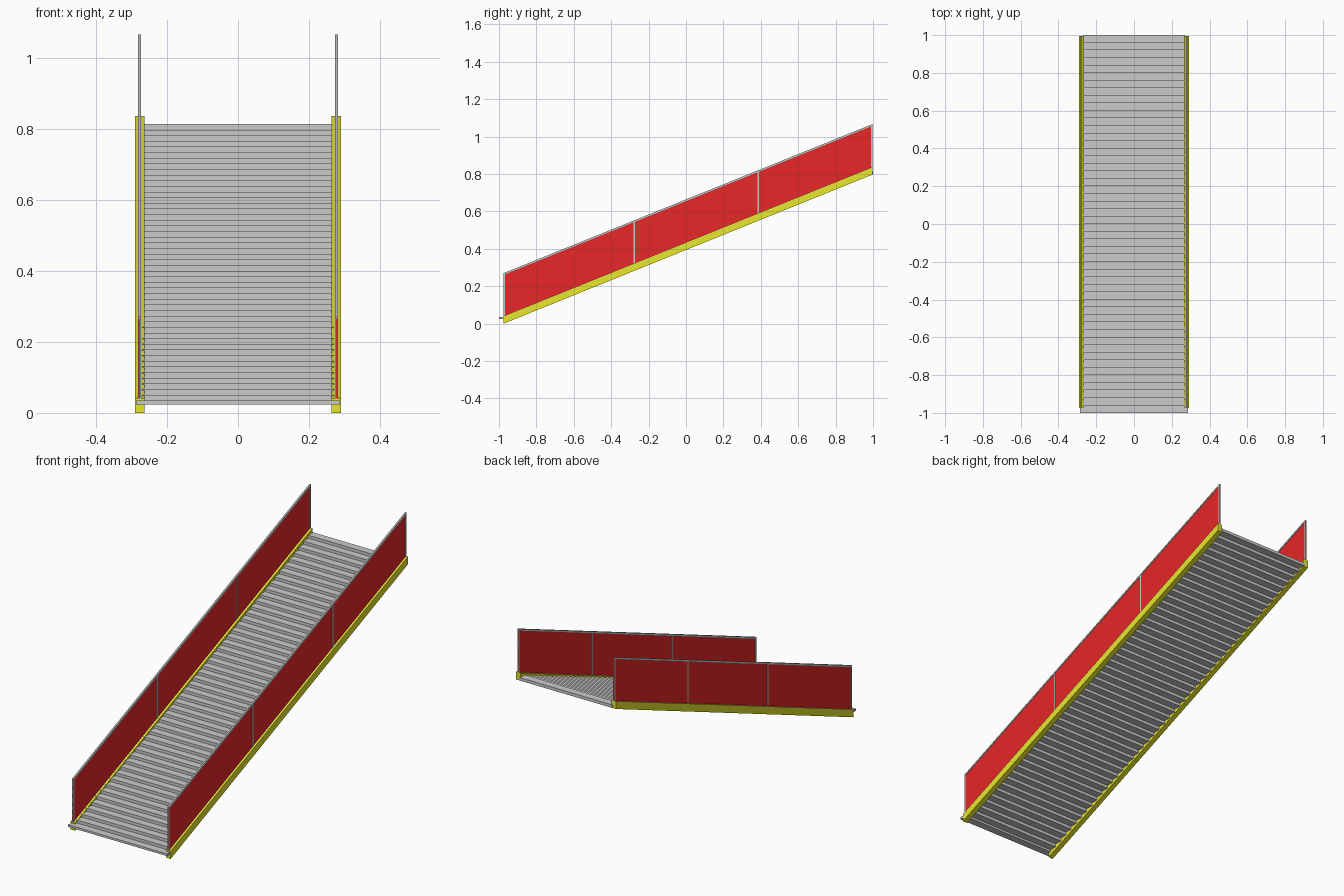
import bpy
import bmesh

if "Cube" in bpy.data.objects:
    bpy.data.objects.remove(bpy.data.objects["Cube"])

SLOPE = 0.404
Y0, Y1 = -0.975, 0.996


def material(name, color):
    m = bpy.data.materials.new(name)
    m.diffuse_color = color
    m.use_nodes = True
    m.node_tree.nodes["Principled BSDF"].inputs["Base Color"].default_value = m.diffuse_color
    return m


RED = material("red_panel", (0.8, 0.02, 0.02, 1))
YELLOW = material("yellow_paint", (0.8, 0.8, 0.03, 1))


def base(y):
    """Height of the stringer's lower edge at y."""
    return (y - Y0) * SLOPE


def sheared_box(bm, x0, x1, y0, y1, lo, hi, slope=True):
    """Box with vertical ends whose top and bottom follow the incline."""
    rings = []
    for x in (x0, x1):
        rings.append([bm.verts.new((x, y, z + (base(y) if slope else 0)))
                      for y, z in ((y0, lo), (y1, lo), (y1, hi), (y0, hi))])
    a, b = rings
    bm.faces.new(a)
    bm.faces.new(b[::-1])
    for i in range(4):
        j = (i + 1) % 4
        bm.faces.new((a[i], b[i], b[j], a[j]))


def make(name, boxes, mat=None, mirror=False):
    bm = bmesh.new()
    for box in boxes:
        sheared_box(bm, *box)
    bmesh.ops.recalc_face_normals(bm, faces=bm.faces)
    me = bpy.data.meshes.new(name)
    bm.to_mesh(me)
    bm.free()
    ob = bpy.data.objects.new(name, me)
    bpy.context.collection.objects.link(ob)
    if mat:
        me.materials.append(mat)
    if mirror:
        ob.modifiers.new("mirror", 'MIRROR')
    return ob


# side stringers
make("stringers", [(0.264, 0.291, Y0, Y1, 0, 0.041)], YELLOW, True)

# side panels
make("side_panels", [(0.276, 0.280, Y0, Y1, 0.038, 0.266)], RED, True)

# top rail and vertical posts framing the panels
W = 0.008
frame = [(0.274, 0.282, Y0, Y1, 0.261, 0.27)]
for y in (Y0, -0.282, 0.381, Y1 - W):
    frame.append((0.274, 0.282, y, y + W, 0.038, 0.264))
make("railing_frame", frame, None, True)

# stepped treads; the lowest is a thinner plate standing clear of the stringers
N, PITCH, RISE = 50, 0.04, 0.0159
treads = []
for i in range(N):
    y, top = -1 + i * PITCH, 0.035 + i * RISE
    half = 0.287 if i == 0 else 0.27
    thick = 0.0113 if i == 0 else RISE
    treads.append((-half, half, y, y + PITCH, top - thick, top, False))
make("treads", treads)
